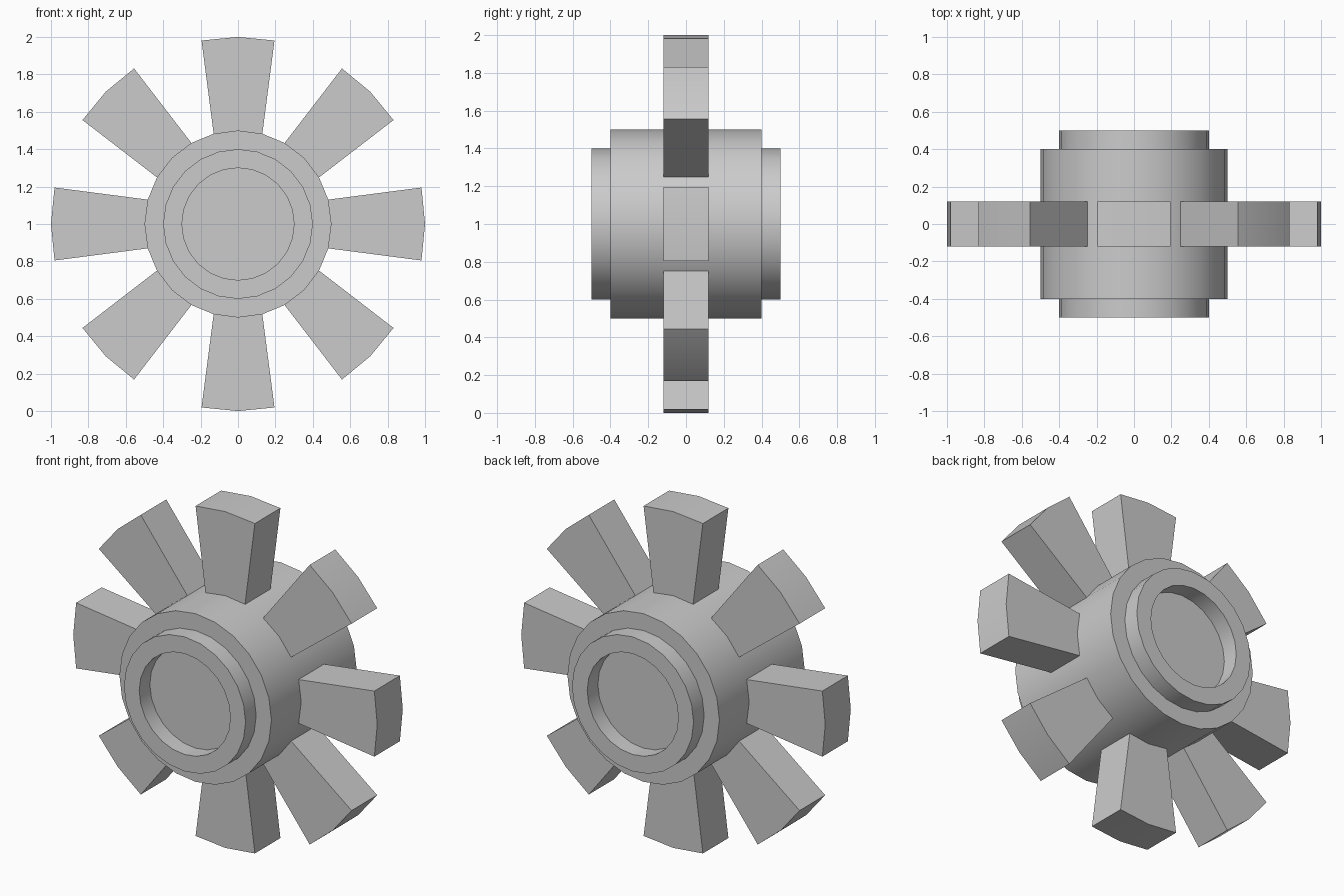
import bpy, bmesh
from math import sin, cos, pi, radians

if "Cube" in bpy.data.objects:
    bpy.data.objects.remove(bpy.data.objects["Cube"])

CENTRE_Z = 1.0


def make_object(name, bm):
    bmesh.ops.recalc_face_normals(bm, faces=bm.faces)
    mesh = bpy.data.meshes.new(name)
    bm.to_mesh(mesh)
    bm.free()
    obj = bpy.data.objects.new(name, mesh)
    bpy.context.collection.objects.link(obj)
    obj.location.z = CENTRE_Z
    bpy.ops.object.select_all(action='DESELECT')
    obj.select_set(True)
    bpy.context.view_layer.objects.active = obj
    bpy.ops.object.shade_smooth_by_angle(angle=radians(30))
    return obj


# Hub: stepped drum with a shallow round recess in each end, turned about y
def hub(sides=24):
    half = [(0.3, -0.4), (0.3, -0.5), (0.4, -0.5), (0.4, -0.4), (0.5, -0.4)]
    profile = half + [(r, -y) for r, y in reversed(half)]
    bm = bmesh.new()
    rings = [[bm.verts.new((r * sin(2 * pi * i / sides), y, r * cos(2 * pi * i / sides)))
              for i in range(sides)] for r, y in profile]
    for a, b in zip(rings, rings[1:]):
        for i in range(sides):
            j = (i + 1) % sides
            bm.faces.new((a[i], a[j], b[j], b[i]))
    bm.faces.new(rings[0])
    bm.faces.new(rings[-1])
    return make_object("hub", bm)


# Tooth: flared block with a shallow peaked tip, root sunk into the hub
def tooth(index, count=8):
    outline = [(-0.126, 0.45), (0.126, 0.45), (0.195, 0.981), (0, 1.0), (-0.195, 0.981)]
    bm = bmesh.new()
    face = bm.faces.new([bm.verts.new((x, -0.12, z)) for x, z in outline])
    ext = bmesh.ops.extrude_face_region(bm, geom=[face], use_keep_orig=True)
    moved = [v for v in ext["geom"] if isinstance(v, bmesh.types.BMVert)]
    bmesh.ops.translate(bm, verts=moved, vec=(0, 0.24, 0))
    obj = make_object(f"tooth_{index + 1}", bm)
    obj.rotation_euler.y = 2 * pi * index / count
    return obj


hub()
for n in range(8):
    tooth(n)
